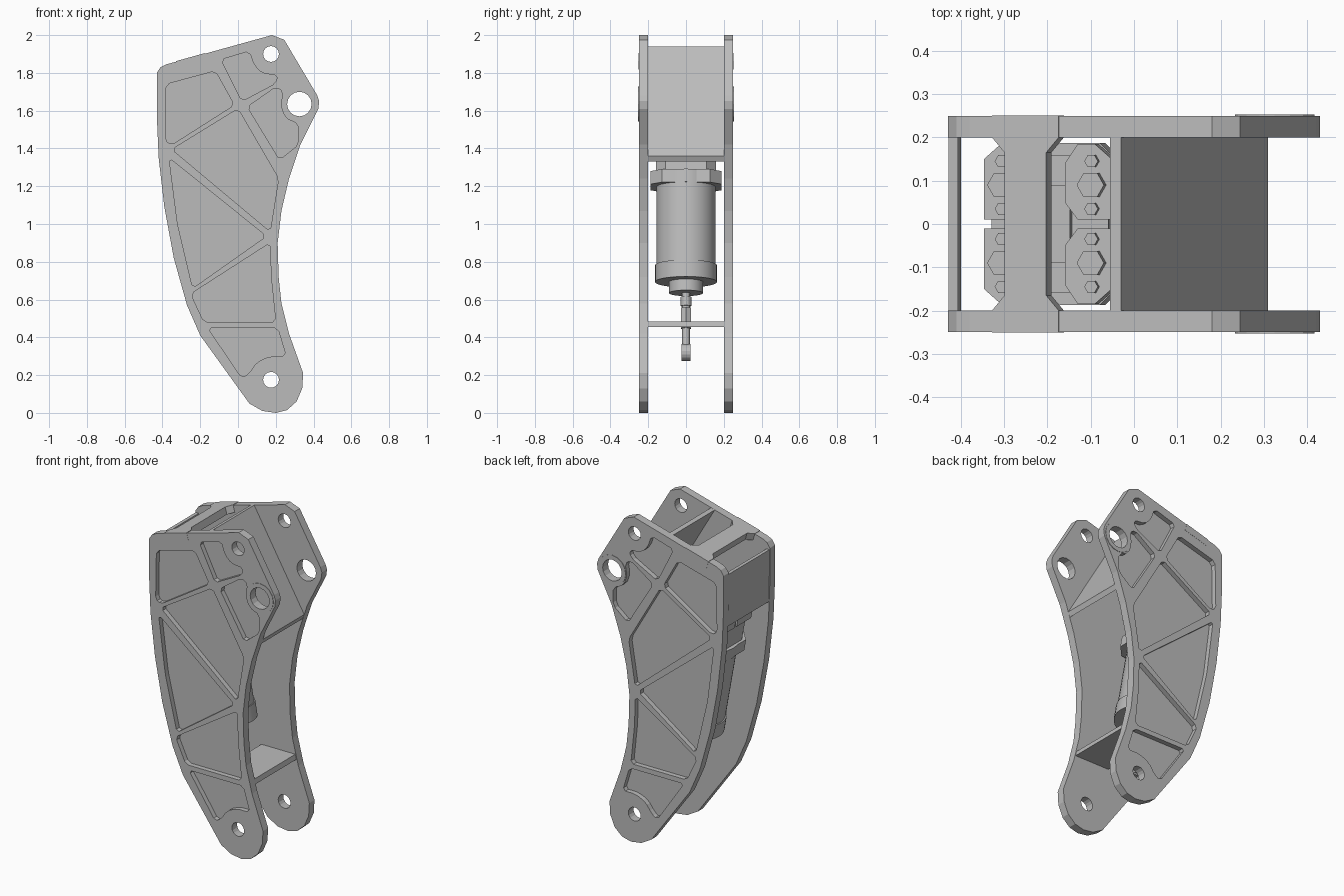
import bpy
import math
from mathutils import Matrix, Vector

cube = bpy.data.objects.get("Cube")
if cube:
    bpy.data.objects.remove(cube)

grey = bpy.data.materials.new("grey metal")
grey.use_nodes = True
grey.diffuse_color = (0.5, 0.5, 0.5, 1)
grey.node_tree.nodes["Principled BSDF"].inputs["Base Color"].default_value = grey.diffuse_color

UPRIGHT = Matrix.Rotation(math.pi / 2, 4, 'X')


def circle(x, z, r, n=16):
    return [(x + r * math.cos(math.tau * i / n), z + r * math.sin(math.tau * i / n)) for i in range(n)]


def eased(points, cut=0.018):
    """Trim every corner of a loop."""
    out = []
    for i, p in enumerate(points):
        p = Vector(p)
        for q in (points[i - 1], points[(i + 1) % len(points)]):
            d = Vector(q) - p
            out.append(p + d * min(cut / d.length, 0.3))
    return out


def slab(name, loops, thickness, matrix):
    """Extrude an outline with openings, centred on its own plane."""
    curve = bpy.data.curves.new(name, 'CURVE')
    curve.dimensions = '2D'
    curve.fill_mode = 'BOTH'
    curve.extrude = thickness / 2
    for loop in loops:
        spline = curve.splines.new('POLY')
        spline.points.add(len(loop) - 1)
        for point, (x, y) in zip(spline.points, loop):
            point.co = (x, y, 0, 1)
        spline.use_cyclic_u = True
    temp = bpy.data.objects.new(name, curve)
    bpy.context.collection.objects.link(temp)
    graph = bpy.context.evaluated_depsgraph_get()
    mesh = bpy.data.meshes.new_from_object(temp.evaluated_get(graph))
    bpy.data.objects.remove(temp)
    mesh.materials.clear()
    mesh.materials.append(grey)
    for face in mesh.polygons:
        face.use_smooth = False
    ob = bpy.data.objects.new(name, mesh)
    bpy.context.collection.objects.link(ob)
    ob.matrix_world = matrix
    return ob


def upright(name, loops, thickness, y=0):
    return slab(name, loops, thickness, Matrix.Translation((0, y, 0)) @ UPRIGHT)


# Side plates: a solid inner web with a ribbed outer layer
outline = [(-.43, 1.8), (-.41, 1.83), (-.38, 1.845), (.18, 2), (.245, 1.975), (.42, 1.68),
           (.43, 1.65), (.425, 1.61), (.33, 1.42), (.27, 1.24), (.23, 1.07), (.21, .9),
           (.215, .72), (.23, .58), (.27, .42), (.345, .21), (.34, .13), (.31, .06), (.26, .015),
           (.2, 0), (.13, .01), (.06, .05), (-.2, .41), (-.27, .57), (-.34, .82), (-.39, 1.09),
           (-.42, 1.35), (-.43, 1.58)]
holes = [circle(.175, 1.9, .042), circle(.325, 1.635, .065), circle(.175, .175, .042)]
pockets = [
    [(-.38, 1.74), (-.12, 1.81), (-.02, 1.63), (-.35, 1.42), (-.385, 1.44)],
    [(-.09, 1.87), (.06, 1.915), (.085, 1.84), (.13, 1.795), (.21, 1.79), (.2, 1.745), (.02, 1.65)],
    [(.05, 1.62), (.2, 1.725), (.24, 1.7), (.225, 1.63), (.25, 1.56), (.32, 1.53), (.32, 1.42), (.22, 1.34)],
    [(-.35, 1.395), (0, 1.61), (.215, 1.24), (.17, .96)],
    [(-.365, 1.35), (.15, .935), (-.24, .66), (-.32, 1)],
    [(-.25, .63), (.17, .9), (.175, .72), (.2, .48), (-.18, .48)],
    [(-.16, .45), (.21, .45), (.255, .3), (.17, .3), (.1, .27), (.06, .21), (.02, .185)],
]
for side, label in ((-1, "front"), (1, "back")):
    upright(label + "_plate_web", [outline] + holes, .02, side * .21)
    upright(label + "_plate_ribs", [outline] + holes + [eased(p) for p in pockets], .03, side * .235)
    upright(label + "_pivot_ring", [circle(.325, 1.635, .092), circle(.325, 1.635, .065)], .01, side * .248)

# Panels joining the plates
panels = {
    "sloped_panel": [(-.055, 1.934), (-.03, 1.941), (.31, 1.36), (.298, 1.33)],
    "back_panel": [(-.428, 1.79), (-.407, 1.79), (-.4, 1.47), (-.424, 1.47)],
    "lower_shelf": [(.02, .455), (.02, .485), (.25, .485), (.257, .455)],
}
for name, profile in panels.items():
    upright(name, [profile], .402)

# Top crossbar, flared where it meets the plates
quarter = [(.08, .251), (.08, .2), (.05, .165)]
half = quarter + [(x, -y) for x, y in reversed(quarter)]
bar = half + [(-x, -y) for x, y in half]
slope = math.atan(.277)
slab("crossbar", [bar], .045,
     Matrix.Translation((-.245, 0, 1.862)) @ Matrix.Rotation(-slope, 4, 'Y'))

# Actuator, stacked along a leaning axis
LEAN = Matrix.Translation((.01, 0, .28)) @ Matrix.Rotation(-math.atan(.18), 4, 'Y')


def stacked(name, loop, low, high):
    return slab(name, [loop], high - low, LEAN @ Matrix.Translation((0, 0, (low + high) / 2)))


def turned(name, radius, low, high, sides=32):
    ob = stacked(name, circle(0, 0, radius, sides), low, high)
    if sides > 12:
        bpy.context.view_layer.objects.active = ob
        bpy.ops.object.select_all(action='DESELECT')
        ob.select_set(True)
        bpy.ops.object.shade_smooth_by_angle()


turned("rod", .02, .05, .37)
turned("rod_nut", .032, .17, .28, 6)
turned("rod_collar", .028, .29, .34, 12)
turned("gland", .09, .36, .43)
turned("barrel_foot", .164, .42, .51)
turned("barrel", .157, .5, .98)
turned("barrel_head", .187 * .86, .93, 1.0)
slab("rod_eye", [circle(0, .04, .045), circle(0, .04, .022)], .05, LEAN @ UPRIGHT)

# Head block with bolted caps
head = eased([(-.155, -.187), (.15, -.187), (.15, .187), (-.155, .187)], .06)
stacked("head_flange", head, .93, 1.0)
stacked("head_block", [(x * .9, y * .85) for x, y in head], 1.0, 1.14)
for sx in (-1, 1):
    for sy in (-1, 1):
        cap = [(sx * .15, sy * .01), (sx * .15, sy * .15), (sx * .11, sy * .185),
               (sx * .07, sy * .185), (sx * .04, sy * .14), (sx * .04, sy * .05), (sx * .07, sy * .01)]
        stacked("head_cap", cap, 1.13, 1.18)
        stacked("large_bolt", circle(sx * .105, sy * .09, .032, 6), 1.18, 1.21)
        for offset in (.035, .145):
            stacked("small_bolt", circle(sx * .105, sy * offset, .016, 6), 1.18, 1.2)
stacked("head_valve", [(-.02, -.09), (.05, -.09), (.05, .09), (-.02, .09)], 1.13, 1.17)
